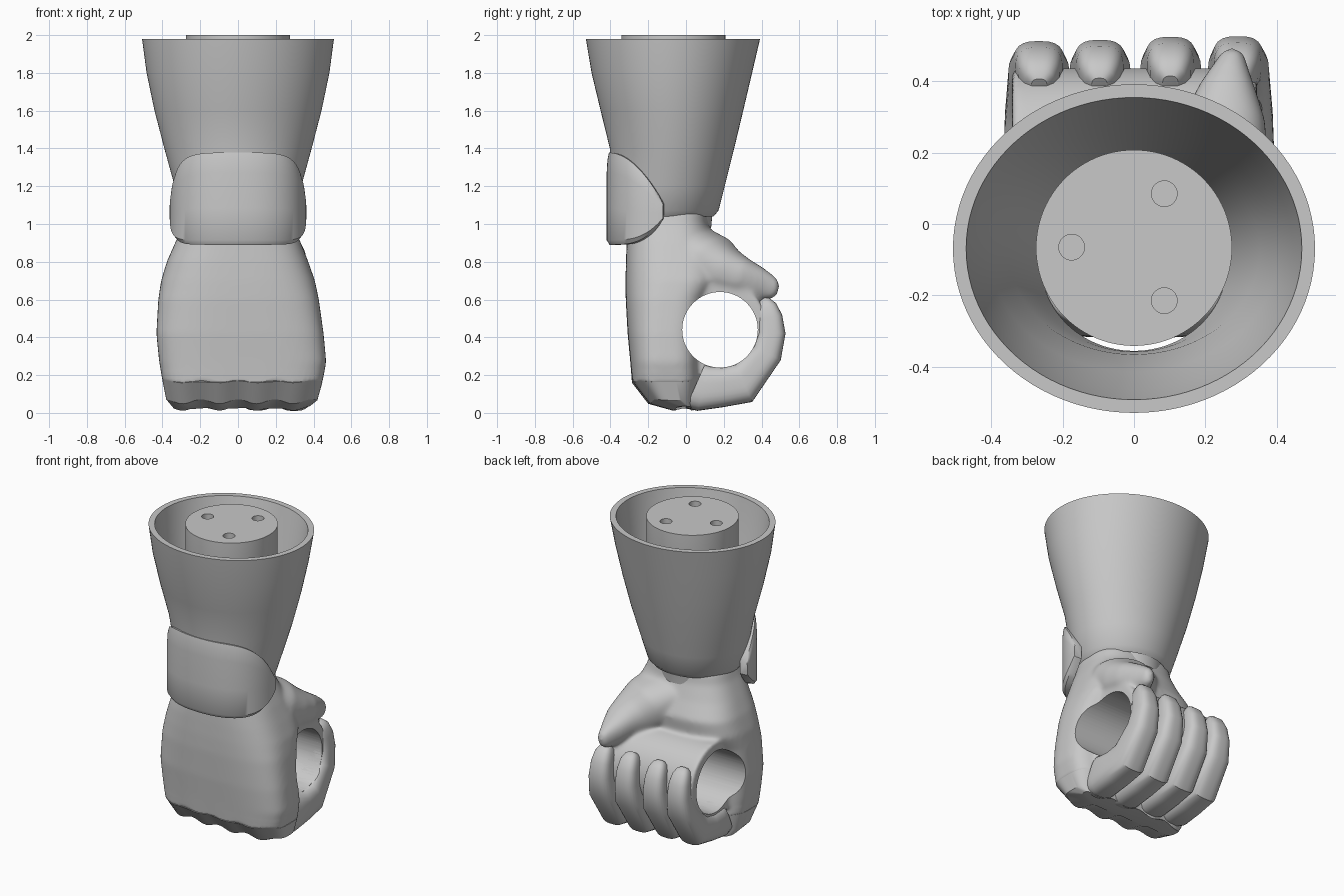
import bpy, bmesh, math
from mathutils import Vector

cube = bpy.data.objects.get("Cube")
if cube:
    bpy.data.objects.remove(cube)

grey = bpy.data.materials.new("plain_grey")
grey.use_nodes = True
grey.diffuse_color = (0.58, 0.58, 0.58, 1)
grey.node_tree.nodes["Principled BSDF"].inputs["Base Color"].default_value = (0.58, 0.58, 0.58, 1)


def select(obj):
    bpy.ops.object.select_all(action='DESELECT')
    obj.select_set(True)
    bpy.context.view_layer.objects.active = obj


def smooth(obj, angle=35):
    select(obj)
    bpy.ops.object.shade_smooth_by_angle(angle=math.radians(angle))


def loft(name, rings, closed=False):
    """Skin a list of equal rings; cap the ends, or join last ring to first."""
    bm = bmesh.new()
    rows = [[bm.verts.new(p) for p in ring] for ring in rings]
    n = len(rows[0])
    pairs = list(zip(rows, rows[1:]))
    if closed:
        pairs.append((rows[-1], rows[0]))
    else:
        bm.faces.new(rows[0])
        bm.faces.new(rows[-1])
    for a, b in pairs:
        for i in range(n):
            j = (i + 1) % n
            bm.faces.new((a[i], a[j], b[j], b[i]))
    bmesh.ops.recalc_face_normals(bm, faces=bm.faces)
    mesh = bpy.data.meshes.new(name)
    bm.to_mesh(mesh)
    bm.free()
    mesh.materials.append(grey)
    obj = bpy.data.objects.new(name, mesh)
    bpy.context.collection.objects.link(obj)
    return obj


def oval(a, b, power=2, count=96):
    """Evenly spread points of a superellipse with half-sizes a and b."""
    pts = []
    for i in range(count):
        t = 2 * math.pi * i / count
        c, s = math.cos(t), math.sin(t)
        r = (abs(c) ** power + abs(s) ** power) ** (-1 / power)
        pts.append((a * r * c, b * r * s))
    return pts


def flat_ring(z, cx, cy, a, b, power=2):
    return [Vector((cx + u, cy + v, z)) for u, v in oval(a, b, power)]


def cylinder_cut(obj, radius, depth, place, turn=(0, 0, 0)):
    bpy.ops.mesh.primitive_cylinder_add(vertices=64, radius=radius, depth=depth,
                                        location=place, rotation=turn)
    cutter = bpy.context.object
    cutter.hide_render = True
    cutter.data.materials.append(grey)
    mod = obj.modifiers.new("hole", 'BOOLEAN')
    mod.operation, mod.solver, mod.object = 'DIFFERENCE', 'EXACT', cutter
    select(obj)
    bpy.ops.object.modifier_apply(modifier=mod.name)
    bpy.data.objects.remove(cutter)


grip_y, grip_z, grip_r = .18, .44, .2


def grip_cut(obj):
    cylinder_cut(obj, grip_r, 2, (0, grip_y, grip_z), (0, math.pi / 2, 0))


# Hollow flared forearm: z, half width, front y, back y
sleeve = [(1.98, .508, -.53, .392), (1.8, .484, -.50, .35), (1.6, .442, -.452, .303),
          (1.4, .39, -.403, .255), (1.2, .335, -.395, .205), (1.07, .298, -.393, .172),
          (1.04, .275, -.38, .145)]
outer = [flat_ring(z, 0, (f + b) / 2, w, (b - f) / 2) for z, w, f, b in sleeve]
wall = .037
inner = [flat_ring(z, 0, (f + b) / 2, w - wall, (b - f) / 2 - wall)
         for z, w, f, b in reversed(sleeve[:-1])]
smooth(loft("forearm", outer + inner, closed=True))

# Inner plug with three round sockets, narrowing into the wrist
plug = loft("inner_plug", [flat_ring(z, 0, -.067, r, r) for z, r in
                           [(2, .275), (1.32, .275), (1.2, .22), (.98, .2)]])
for x, y in [(.085, .085), (-.175, -.065), (.085, -.215)]:
    cylinder_cut(plug, .036, .2, (x, y, 2))
smooth(plug)

# Wrist guard wrapping the front
columns = []
section = [(.015, 0), (0, .05), (0, .4), (0, .78), (.004, .92), (.012, 1), (.052, .99), (.052, 0)]
span = 1.53
for i in range(49):
    t = -span + 2 * span * i / 48
    x = math.copysign(.362 * abs(math.sin(t)) ** .85, t)
    y = -.1 - .32 * math.cos(t) ** .85
    back = max(0, (y + .42) / .3)
    top, low = 1.378 - .27 * back ** 1.9, .89 + .14 * back ** 3
    columns.append([Vector((x * (1 - d / .36), -.1 + (y + .1) * (1 - d / .32),
                            low + (top - low) * f)) for d, f in section])
smooth(loft("wrist_guard", columns))


def hand_rings(rows):
    rings = []
    for z, x0, x1, y0, y1, power in rows:
        ring = flat_ring(z, (x0 + x1) / 2, (y0 + y1) / 2, (x1 - x0) / 2, (y1 - y0) / 2, power)
        wave = .012 if z < .1 else .006 if z < .2 else 0
        for p in ring:
            p.z += wave * math.cos(2 * math.pi * p.x / .195)
        rings.append(ring)
    return rings


# Palm and knuckles: z, right x, left x, front y, back y, squareness
ridge = (.165, -.4, .447, -.286, .085, 3.6)
palm_rows = [(1.07, -.265, .265, -.302, .11, 2.8), (1.0, -.287, .287, -.309, .12, 2.8),
             (.9, -.333, .333, -.314, .16, 2.8), (.8, -.377, .372, -.318, .21, 3),
             (.7, -.407, .407, -.32, .2, 3), (.6, -.422, .428, -.319, .13, 3),
             (.42, -.432, .453, -.309, .09, 3.2), (.27, -.417, .467, -.295, .085, 3.4),
             ridge, (.13, -.37, .41, -.25, .07, 3.6)]
knuckle_rows = [ridge, (.06, -.38, .42, -.2, .06, 3.6), (.024, -.34, .38, -.07, .045, 3.6)]
smooth(loft("knuckles", hand_rings(knuckle_rows)), 28)
palm = loft("palm", hand_rings(palm_rows))

# Thumb: centre x, y, z, half width, half height
thumb_path = [(.06, -.08, .9, .2, .1), (.12, .03, .855, .22, .14), (.19, .13, .785, .19, .16),
              (.235, .22, .745, .147, .127), (.258, .3, .717, .113, .103),
              (.262, .38, .687, .08, .086), (.272, .44, .664, .049, .068),
              (.278, .475, .652, .034, .05), (.28, .49, .648, .015, .022)]
rings = []
for i, (x, y, z, w, h) in enumerate(thumb_path):
    a = Vector(thumb_path[max(i - 1, 0)][:3])
    b = Vector(thumb_path[min(i + 1, len(thumb_path) - 1)][:3])
    along = (b - a).normalized()
    side = along.cross(Vector((0, 0, 1))).normalized()
    up = side.cross(along)
    rings.append([Vector((x, y, z)) + side * u + up * v for u, v in oval(w, h, 2.3, 32)])
thumb = loft("thumb", rings)

# Round grip held by the fingers
tube = loft("grip_tube", [[Vector((x, grip_y + u, grip_z + v)) for u, v in oval(.257, .257)]
                          for x in (-.342, .345)])

# Blend palm, thumb and grip into one skin, then bore the grip hole
select(palm)
thumb.select_set(True)
tube.select_set(True)
bpy.ops.object.join()
mod = palm.modifiers.new("blend", 'REMESH')
mod.mode, mod.voxel_size = 'VOXEL', .011
bpy.ops.object.modifier_apply(modifier=mod.name)
bm = bmesh.new()
bm.from_mesh(palm.data)
soft = [v for v in bm.verts if v.co.z > .22]
for _ in range(10):
    bmesh.ops.smooth_vert(bm, verts=soft, factor=.5, use_axis_x=True,
                          use_axis_y=True, use_axis_z=True)
bm.to_mesh(palm.data)
bm.free()
grip_cut(palm)
smooth(palm, 40)

# Four curled fingers: outer y, outer z, half width, inner radius
finger_path = [(0, .03, .09, .197), (.06, .013, .098, .197), (.2, .033, .098, .197),
               (.35, .06, .095, .197), (.5, .28, .085, .197), (.525, .42, .072, .197),
               (.507, .52, .066, .2), (.475, .58, .057, .207), (.44, .607, .042, .215),
               (.415, .61, .022, .225)]
fingers = [("little_finger", -.268, -.266, .965), ("ring_finger", -.094, -.097, .975),
           ("middle_finger", .104, .102, 1), ("index_finger", .298, .287, 1.005)]
for name, base_x, tip_x, reach in fingers:
    rings = []
    for i, (y, z, half, inside) in enumerate(finger_path):
        arm = Vector((0, y - grip_y, z - grip_z)) * reach
        out = arm.normalized()
        far = arm.length
        mid, thick = (inside + far) / 2, (far - inside) / 2
        cx = base_x + (tip_x - base_x) * i / (len(finger_path) - 1)
        rings.append([Vector((cx + u, grip_y, grip_z)) + out * (mid + v)
                      for u, v in oval(half, thick, 3, 32)])
    finger = loft(name, rings)
    grip_cut(finger)
    smooth(finger)
